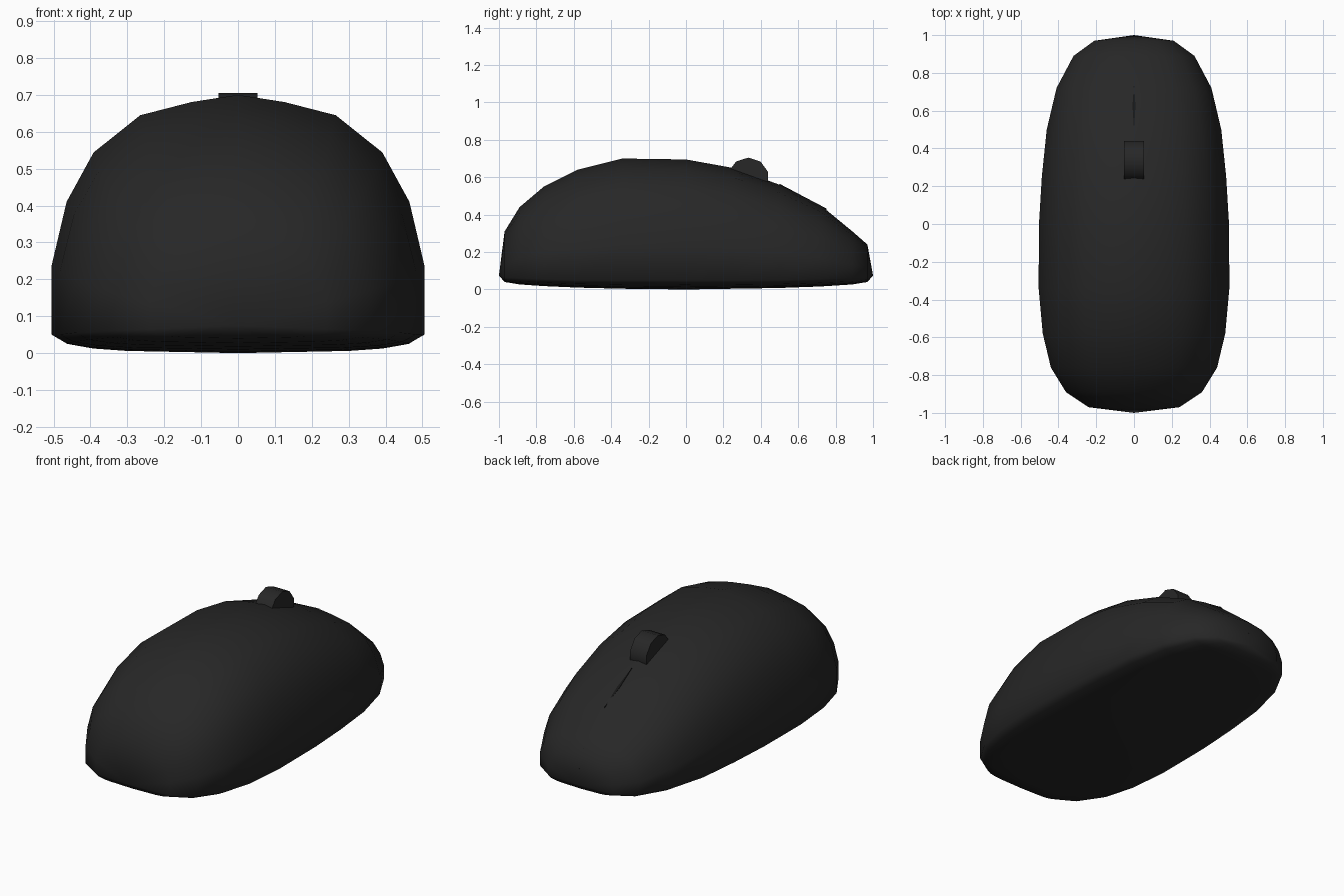
import bpy, bmesh, math
from mathutils import Matrix

cube = bpy.data.objects.get("Cube")
if cube:
    bpy.data.objects.remove(cube, do_unlink=True)


def material(name, value):
    mat = bpy.data.materials.new(name)
    mat.use_nodes = True
    colour = (value, value, value, 1)
    mat.diffuse_color = colour
    mat.node_tree.nodes["Principled BSDF"].inputs["Base Color"].default_value = colour
    return mat


def finish(bm, name, mat, angle):
    bmesh.ops.recalc_face_normals(bm, faces=bm.faces)
    mesh = bpy.data.meshes.new(name)
    bm.to_mesh(mesh)
    bm.free()
    mesh.materials.append(mat)
    obj = bpy.data.objects.new(name, mesh)
    bpy.context.collection.objects.link(obj)
    bpy.ops.object.select_all(action="DESELECT")
    obj.select_set(True)
    bpy.context.view_layer.objects.active = obj
    bpy.ops.object.shade_smooth_by_angle(angle=math.radians(angle))
    return obj


black = material("matte black", 0.02)
dark = material("seam black", 0.008)

# Shell stations along the length: y, half width, bottom, rim height, top
stations = [
    (-0.97, 0.24, 0.04, 0.065, 0.31), (-0.89, 0.36, 0.027, 0.06, 0.44),
    (-0.76, 0.44, 0.018, 0.055, 0.55), (-0.58, 0.483, 0.01, 0.05, 0.64),
    (-0.34, 0.505, 0.004, 0.05, 0.70), (0, 0.503, 0, 0.05, 0.695),
    (0.25, 0.488, 0.004, 0.05, 0.65), (0.5, 0.462, 0.008, 0.05, 0.56),
    (0.72, 0.41, 0.016, 0.055, 0.45), (0.89, 0.32, 0.027, 0.06, 0.31),
    (0.97, 0.21, 0.04, 0.065, 0.24),
]
# Half section as fractions of width and height, above and below the rim
upper = [(1, 0), (1, 0.29), (0.92, 0.554), (0.775, 0.76), (0.525, 0.915), (0.25, 0.97)]
lower = [(0.3, 0.06), (0.6, 0.12), (0.78, 0.25), (0.92, 0.5)]


def section(bm, y, w, bottom, rim, top):
    half = [(w * u, bottom + (rim - bottom) * v) for u, v in lower]
    half += [(w * u, rim + (top - rim) * v) for u, v in upper]
    loop = [(0, bottom)] + half + [(0, top)] + [(-x, z) for x, z in reversed(half)]
    return [bm.verts.new((x, y, z)) for x, z in loop]


# Shell
bm = bmesh.new()
rings = [section(bm, *s) for s in stations]
count = len(rings[0])
for a, b in zip(rings, rings[1:]):
    for i in range(count):
        j = (i + 1) % count
        bm.faces.new((a[i], a[j], b[j], b[i]))
for ring, y in ((rings[0], -1), (rings[-1], 1)):
    tip = bm.verts.new((0, y, 0.075))
    for i in range(count):
        bm.faces.new((ring[i], ring[(i + 1) % count], tip))
finish(bm, "shell", black, 80)

# Scroll wheel
bm = bmesh.new()
turn = Matrix.Translation((0, 0.333, 0.593)) @ Matrix.Rotation(math.pi / 2, 4, "Y")
bmesh.ops.create_cone(bm, cap_ends=True, segments=10, radius1=0.112,
                      radius2=0.112, depth=0.106, matrix=turn)
# Put a vertex on the horizontal axis so the top is a flat side
bmesh.ops.rotate(bm, verts=bm.verts, cent=(0, 0.333, 0.593),
                 matrix=Matrix.Rotation(math.pi / 2, 3, "X"))
finish(bm, "scroll_wheel", black, 50)


# Seam slivers between the two buttons
def seam(name, y0, z0, y1, z1, width):
    bm = bmesh.new()
    ym, zm = (y0 + y1) / 2, (z0 + z1) / 2
    outline = [(0, y0, z0), (width, ym, zm), (0, y1, z1), (-width, ym, zm)]
    face = bm.faces.new([bm.verts.new(p) for p in outline])
    low = bmesh.ops.extrude_face_region(bm, geom=[face])["geom"]
    bmesh.ops.translate(bm, vec=(0, 0, -0.02),
                        verts=[v for v in low if isinstance(v, bmesh.types.BMVert)])
    finish(bm, name, dark, 30)


seam("button_seam", 0.5, 0.565, 0.75, 0.433, 0.008)
seam("nose_seam", 0.94, 0.27, 0.985, 0.16, 0.006)
